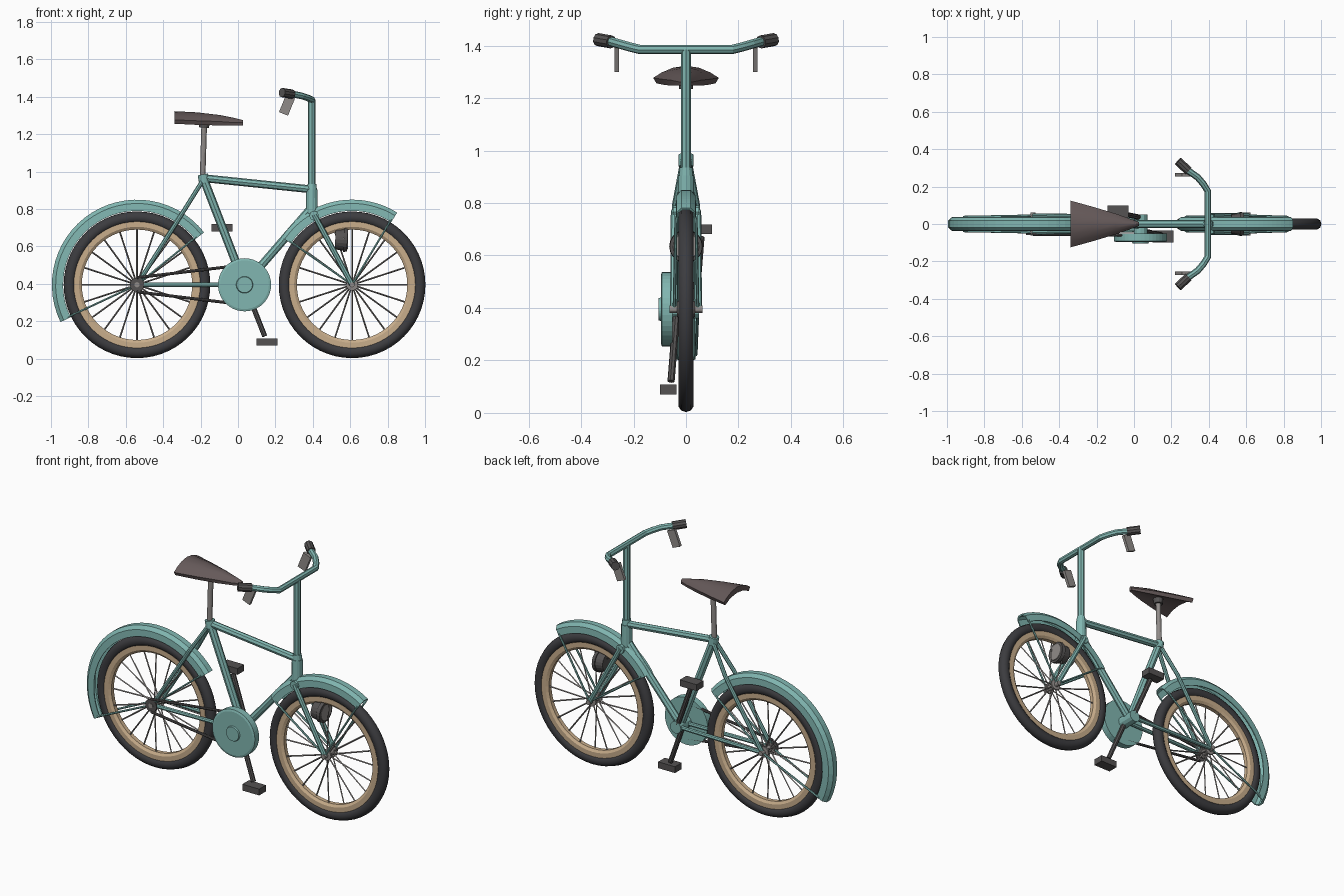
import bpy, bmesh, math
from mathutils import Vector, Matrix

if "Cube" in bpy.data.objects:
    bpy.data.objects.remove(bpy.data.objects["Cube"])

def mat(name, c):
    m = bpy.data.materials.new(name)
    m.diffuse_color = (*c, 1)
    m.use_nodes = True
    m.node_tree.nodes["Principled BSDF"].inputs["Base Color"].default_value = m.diffuse_color
    return m

TEAL = mat("teal_paint", (0.22, 0.47, 0.44))
RUBBER = mat("rubber", (0.045, 0.045, 0.05))
TAN = mat("tan_rim", (0.58, 0.42, 0.26))
DARK = mat("dark_metal", (0.09, 0.085, 0.085))
METAL = mat("metal", (0.28, 0.26, 0.25))
SEAT = mat("seat_leather", (0.13, 0.10, 0.10))

def mesh_obj(name, bm, m):
    bmesh.ops.recalc_face_normals(bm, faces=bm.faces)
    me = bpy.data.meshes.new(name)
    bm.to_mesh(me)
    bm.free()
    me.materials.append(m)
    ob = bpy.data.objects.new(name, me)
    bpy.context.collection.objects.link(ob)
    return ob

def tubes(name, paths, r, m, res=2):
    """Round bars along one or more polylines."""
    cu = bpy.data.curves.new(name, 'CURVE')
    cu.dimensions = '3D'
    cu.bevel_depth, cu.bevel_resolution, cu.use_fill_caps = r, res, True
    for pts in paths:
        s = cu.splines.new('POLY')
        s.points.add(len(pts) - 1)
        s.use_smooth = False
        for p, co in zip(s.points, pts):
            p.co = (*co, 1)
    cu.materials.append(m)
    ob = bpy.data.objects.new(name, cu)
    bpy.context.collection.objects.link(ob)
    return ob

def both(pts):
    """A path and its mirror image across y."""
    return [pts, [(x, -y, z) for x, y, z in pts]]

def revolve(name, cx, cz, prof, m, a0=0, a1=360, n=48):
    """Closed (radius, y) profile turned about a y-axis through (cx, cz)."""
    bm = bmesh.new()
    full = a1 - a0 >= 360
    rings = []
    for i in range(n if full else n + 1):
        a = math.radians(a0 + (a1 - a0) * i / n)
        rings.append([bm.verts.new((cx + r * math.cos(a), y, cz + r * math.sin(a))) for r, y in prof])
    k = len(prof)
    for i in range(n):
        A, B = rings[i], rings[(i + 1) % len(rings)]
        for j in range(k):
            bm.faces.new((A[j], A[(j + 1) % k], B[(j + 1) % k], B[j]))
    if not full:
        bm.faces.new(rings[0])
        bm.faces.new(rings[-1])
    bmesh.ops.remove_doubles(bm, verts=bm.verts, dist=1e-5)
    return mesh_obj(name, bm, m)

def cyl(name, p, q, r1, r2, m, n=12):
    p, q = Vector(p), Vector(q)
    bm = bmesh.new()
    rot = (q - p).to_track_quat('Z', 'Y').to_matrix().to_4x4()
    bmesh.ops.create_cone(bm, cap_ends=True, segments=n, radius1=r1, radius2=r2, depth=(q - p).length,
                          matrix=Matrix.Translation((p + q) / 2) @ rot)
    return mesh_obj(name, bm, m)

def box(name, c, size, m, tilt=0):
    bm = bmesh.new()
    bmesh.ops.create_cube(bm, size=1, matrix=Matrix.Translation(c) @ Matrix.Rotation(tilt, 4, 'Y')
                          @ Matrix.Diagonal((*size, 1)))
    return mesh_obj(name, bm, m)

# Key points
WZ, RX, FX = 0.395, -0.54, 0.61
BB = (0.035, 0, 0.395)
TOP, HX = (-0.185, 0, 0.965), 0.395

# Wheels and fenders
tire = [(0.36 + 0.032 * math.cos(t), 0.031 * math.sin(t)) for t in [math.tau * i / 10 for i in range(10)]]
rim = [(0.295, -0.012), (0.31, -0.022), (0.338, -0.022), (0.338, 0.022), (0.31, 0.022), (0.295, 0.012)]
fender = [(0.395, -0.038), (0.435, -0.036), (0.455, -0.018), (0.455, 0.018), (0.435, 0.036), (0.395, 0.038),
          (0.395, 0.032), (0.432, 0.030), (0.446, 0.014), (0.446, -0.014), (0.432, -0.030), (0.395, -0.032)]
for label, cx, a0, a1 in (("rear", RX, 38, 206), ("front", FX, 58, 146)):
    t = revolve(label + "_tire", cx, WZ, tire, RUBBER, n=56)
    for p in t.data.polygons:
        p.use_smooth = True
    revolve(label + "_rim", cx, WZ, rim, TAN, n=56)
    spokes = []
    for i in range(20):
        a, s = math.tau * i / 20, 0.022 * (-1) ** i
        c, d = math.cos(a), math.sin(a)
        spokes.append([(cx + 0.02 * c, s, WZ + 0.02 * d), (cx + 0.3 * c, s * 0.3, WZ + 0.3 * d)])
    tubes(label + "_spokes", spokes, 0.0045, METAL, 0)
    revolve(label + "_hub", cx, WZ, [(0, -0.062), (0.014, -0.062), (0.014, -0.035), (0.032, -0.033), (0.032, -0.024),
            (0.018, -0.02), (0.018, 0.02), (0.032, 0.024), (0.032, 0.033), (0.014, 0.035), (0.014, 0.062),
            (0, 0.062)], METAL, n=12)
    revolve(label + "_fender", cx, WZ, fender, TEAL, a0, a1, 28)
    stays = []
    for a in (a0 + 1, a1 - 1):
        a = math.radians(a)
        stays += both([(cx, 0.045, WZ), (cx + 0.41 * math.cos(a), 0.038, WZ + 0.41 * math.sin(a))])
    tubes(label + "_fender_stays", stays, 0.006, TEAL, 1)

# Frame
tubes("seat_tube", [[TOP, BB]], 0.023, TEAL)
tubes("top_tube", [[TOP, (HX, 0, 0.905)]], 0.021, TEAL)
tubes("down_tube", [[(HX, 0, 0.81), BB]], 0.022, TEAL)
tubes("seat_stays", both([(RX, 0.045, WZ), (-0.29, 0.042, 0.79), (-0.19, 0.012, 0.95)]), 0.012, TEAL)
tubes("chain_stays", both([(RX, 0.045, WZ), (0.03, 0.032, WZ)]), 0.012, TEAL)
cyl("seat_collar", (-0.18, 0, 0.94), (-0.188, 0, 0.985), 0.028, 0.028, TEAL)
cyl("bottom_bracket", (BB[0], -0.055, BB[2]), (BB[0], 0.05, BB[2]), 0.036, 0.036, TEAL)
cyl("head_tube", (HX, 0, 0.775), (HX, 0, 0.905), 0.032, 0.03, TEAL)
cyl("head_collar", (HX, 0, 0.90), (HX, 0, 0.935), 0.027, 0.024, TEAL)
cyl("fork_crown", (HX + 0.012, -0.05, 0.765), (HX + 0.012, 0.05, 0.765), 0.026, 0.026, TEAL, 8)
tubes("fork_legs", both([(HX + 0.012, 0.043, 0.77), (FX, 0.046, WZ)]), 0.015, TEAL)

# Steering
tubes("stem", [[(HX, 0, 0.9), (HX, 0, 1.385)]], 0.02, TEAL)
half = [(HX, 0.175, 1.385), (0.37, 0.215, 1.395), (0.34, 0.25, 1.405), (0.30, 0.278, 1.413), (0.275, 0.295, 1.417)]
tubes("handlebar", [[(x, -y, z) for x, y, z in reversed(half)] + half], 0.018, TEAL)
for s, side in ((-1, "right"), (1, "left")):
    cyl(side + "_grip", (0.29, s * 0.285, 1.414), (0.235, s * 0.336, 1.423), 0.025, 0.025, DARK, 10)
    box(side + "_brake_lever", (0.262, s * 0.264, 1.355), (0.052, 0.018, 0.10), METAL, math.radians(22))

# Saddle
cyl("seat_post", (-0.19, 0, 0.95), (-0.18, 0, 1.275), 0.015, 0.015, METAL)
cyl("seat_clamp", (-0.181, 0, 1.235), (-0.18, 0, 1.27), 0.026, 0.03, DARK)
bm = bmesh.new()
# x, half width, top centre z, top edge z, low edge z, underside centre z
sections = [(-0.34, 0.125, 1.323, 1.277, 1.256, 1.288), (-0.22, 0.092, 1.317, 1.272, 1.250, 1.275),
            (-0.10, 0.056, 1.303, 1.268, 1.247, 1.260), (-0.02, 0.028, 1.287, 1.262, 1.247, 1.252),
            (0.027, 0.010, 1.275, 1.262, 1.248, 1.248)]
rings = []
for x, w, zt, ze, zb, zu in sections:
    sec = [(w * f, ze + (zt - ze) * (1 - f * f)) for f in (-1, -0.75, -0.4, 0, 0.4, 0.75, 1)]
    sec += [(0.9 * w, zb), (0.5 * w, zb + (zu - zb) * 0.75), (0, zu), (-0.5 * w, zb + (zu - zb) * 0.75), (-0.9 * w, zb)]
    rings.append([bm.verts.new((x, y, z)) for y, z in sec])
for A, B in zip(rings, rings[1:]):
    for j in range(12):
        bm.faces.new((A[j], A[(j + 1) % 12], B[(j + 1) % 12], B[j]))
bm.faces.new(rings[0])
bm.faces.new(rings[-1])
seat = mesh_obj("seat", bm, SEAT)
bpy.context.view_layer.objects.active = seat
seat.select_set(True)
bpy.ops.object.shade_smooth_by_angle(angle=math.radians(35))

# Drivetrain
revolve("chain_guard", BB[0], BB[2], [(0, -0.052), (0.142, -0.052), (0.142, -0.092), (0.13, -0.096), (0.045, -0.096),
        (0.042, -0.104), (0, -0.104)], TEAL, n=40)
tubes("chain", [[(RX, -0.055, WZ + 0.038), (0.02, -0.06, WZ + 0.105)],
                [(RX, -0.055, WZ - 0.038), (0.02, -0.06, WZ - 0.105)]], 0.008, DARK)
cyl("rear_sprocket", (RX, -0.058, WZ), (RX, -0.05, WZ), 0.038, 0.038, DARK, 16)
for s, side in ((-1, "right"), (1, "left")):
    px, pz = BB[0] - s * 0.12, BB[2] + s * 0.305
    tubes(side + "_crank", [[(BB[0], s * 0.035, BB[2]), (px - s * -0.012, s * 0.057, pz - s * 0.03)]], 0.014, DARK)
    box(side + "_pedal", (px, s * 0.068, pz), (0.112, 0.064, 0.038), DARK)

# Headlamp behind the front fork
cyl("headlamp", (0.52, 0, 0.637), (0.565, 0, 0.635), 0.052, 0.058, DARK, 20)
cyl("headlamp_ring", (0.565, 0, 0.635), (0.585, 0, 0.634), 0.064, 0.062, DARK, 20)
cyl("headlamp_lens", (0.584, 0, 0.634), (0.588, 0, 0.634), 0.05, 0.048, METAL, 20)
